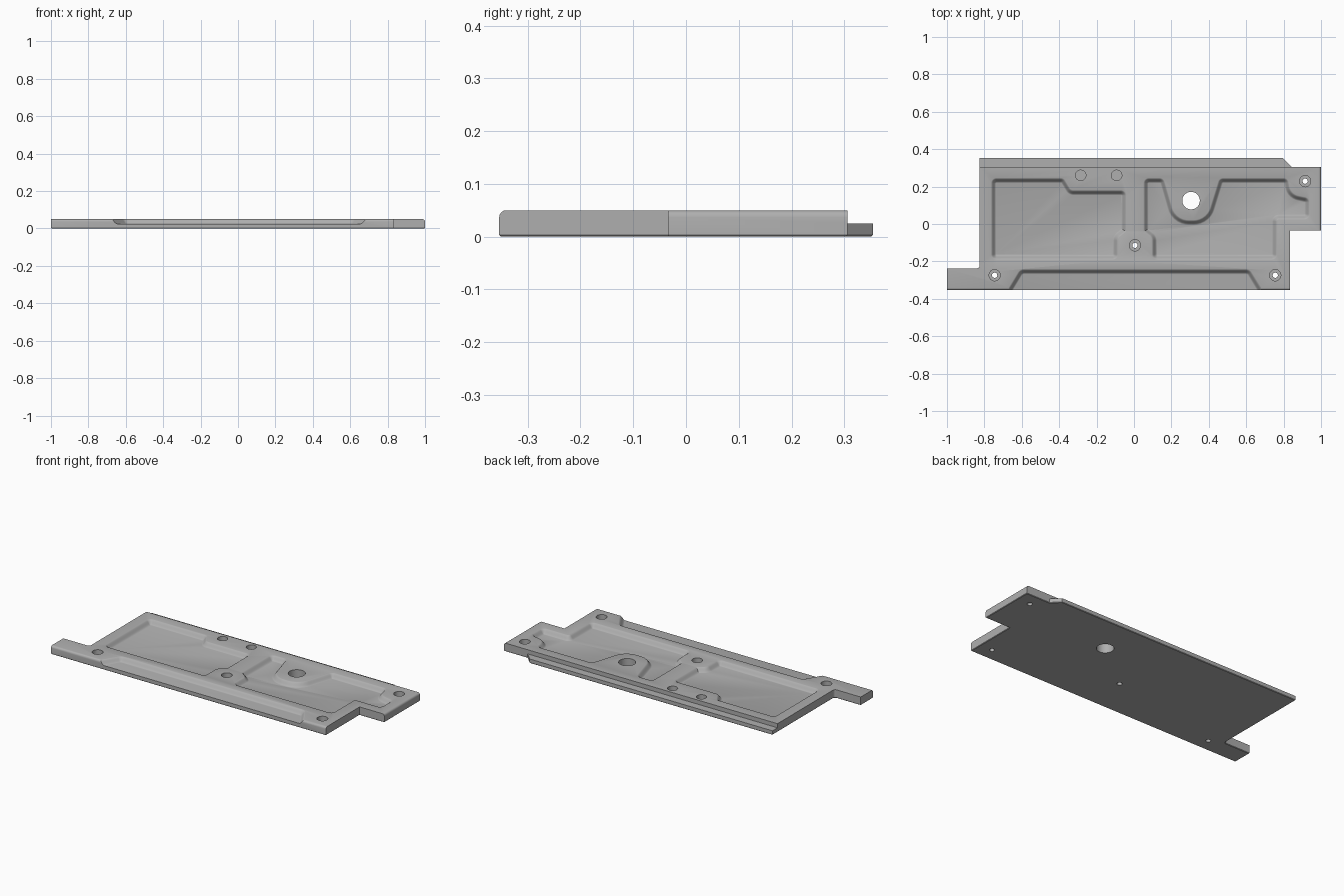
import bpy, bmesh, math
from mathutils import Vector

cube = bpy.data.objects.get("Cube")
if cube:
    bpy.data.objects.remove(cube)

TOP, FLOOR, WALL = 0.05, 0.025, 0.028

grey = bpy.data.materials.new("plate_grey")
grey.use_nodes = True
colour = (0.43, 0.43, 0.43, 1)
grey.diffuse_color = colour
grey.node_tree.nodes["Principled BSDF"].inputs["Base Color"].default_value = colour


def rounded(corners, steps=7):
    """Counter-clockwise outline from (x, y, corner radius) entries."""
    out = []
    for i, (x, y, r) in enumerate(corners):
        p = Vector((x, y))
        if r == 0:
            out.append(p)
            continue
        u = (Vector(corners[i - 1][:2]) - p).normalized()
        v = (Vector(corners[(i + 1) % len(corners)][:2]) - p).normalized()
        half = u.angle(v) / 2
        centre = p + (u + v).normalized() * r / math.sin(half)
        a = p + u * r / math.tan(half) - centre
        b = p + v * r / math.tan(half) - centre
        out += [centre + a.lerp(b, k / steps).normalized() * r for k in range(steps + 1)]
    return out


def inset(points, d):
    """Move an outline inward by d with mitred corners."""
    out = []
    for i, p in enumerate(points):
        e1 = (p - points[i - 1]).normalized()
        e2 = (points[(i + 1) % len(points)] - p).normalized()
        n1, n2 = Vector((-e1.y, e1.x)), Vector((-e2.y, e2.x))
        out.append(p + (n1 + n2) * d / (1 + n1.dot(n2)))
    return out


def loft(name, rings):
    """Closed solid through stacked (outline, z) rings."""
    bm = bmesh.new()
    loops = [[bm.verts.new((p.x, p.y, z)) for p in pts] for pts, z in rings]
    for low, high in zip(loops, loops[1:]):
        for i in range(len(low)):
            bm.faces.new((low[i - 1], low[i], high[i], high[i - 1]))
    bm.faces.new(loops[0][::-1])
    bm.faces.new(loops[-1])
    bmesh.ops.recalc_face_normals(bm, faces=bm.faces)
    mesh = bpy.data.meshes.new(name)
    bm.to_mesh(mesh)
    bm.free()
    obj = bpy.data.objects.new(name, mesh)
    bpy.context.collection.objects.link(obj)
    mesh.materials.append(grey)
    return obj


def pocket(name, corners):
    """Cutter with a softly curved sloping wall."""
    outline = rounded(corners)
    rings = []
    for k in range(9):
        t = k / 8
        rings.append((inset(outline, WALL * (1 - t)), FLOOR + (TOP - FLOOR) * t * t * (3 - 2 * t)))
    rings.append((outline, TOP + 0.02))
    return loft(name, rings)


def drill(name, x, y, r, z0, z1=TOP + 0.02, sides=40):
    ring = [Vector((x + r * math.cos(k * math.tau / sides), y + r * math.sin(k * math.tau / sides)))
            for k in range(sides)]
    return loft(name, [(ring, z0), (ring, z1)])


# Base plate with its side tabs and rear lip
outline = rounded([(-1, -0.354, 0), (0.835, -0.354, 0), (0.835, -0.034, 0), (1, -0.034, 0),
                   (1, 0.306, 0), (0.843, 0.306, 0), (0.795, 0.354, 0), (-0.825, 0.354, 0),
                   (-0.825, -0.237, 0.015), (-1, -0.237, 0)])
plate = loft("base_plate", [(outline, 0), (outline, TOP)])

# Eased bottom rim, rounded front and end edges on top
bm = bmesh.new()
bm.from_mesh(plate.data)


def edges_where(rule):
    return [e for e in bm.edges if all(rule(v.co) for v in e.verts)]


bmesh.ops.bevel(bm, geom=edges_where(lambda c: c.z < 0.001), offset=0.003,
                segments=1, affect='EDGES')
for rule in (lambda c: c.z > 0.049 and c.y < -0.353, lambda c: c.z > 0.049 and c.x > 0.999):
    bmesh.ops.bevel(bm, geom=edges_where(rule), offset=0.013, segments=4,
                    profile=0.5, affect='EDGES')
bm.to_mesh(plate.data)
bm.free()

# Rear lip step
step = [Vector(p) for p in ((-1.1, 0.306), (1.1, 0.306), (1.1, 0.5), (-1.1, 0.5))]
cutters = [loft("lip_cutter", [(step, FLOOR), (step, TOP + 0.02)])]

# Right pocket, left pocket and the open front channel
cutters.append(pocket("right_pocket_cutter", [
    (-0.765, -0.192, 0.03), (-0.085, -0.192, 0.03), (-0.085, -0.075, 0.03), (-0.04, -0.04, 0.01),
    (-0.04, 0.182, 0.03), (-0.335, 0.182, 0.02), (-0.375, 0.247, 0.03), (-0.765, 0.247, 0.03)]))
cutters.append(pocket("left_pocket_cutter", [
    (0.095, -0.192, 0.03), (0.765, -0.192, 0.03), (0.765, 0.023, 0.01), (0.94, 0.023, 0.03),
    (0.94, 0.14, 0.03), (0.84, 0.16, 0.06), (0.825, 0.247, 0.03), (0.455, 0.247, 0.03),
    (0.385, 0.022, 0.09), (0.225, 0.022, 0.09), (0.16, 0.247, 0.03), (0.05, 0.247, 0.03),
    (0.05, -0.04, 0.01), (0.095, -0.075, 0.03)]))
cutters.append(pocket("front_channel_cutter", [
    (-0.738, -0.45, 0), (0.748, -0.45, 0), (0.62, -0.24, 0.04), (-0.61, -0.24, 0.04)]))

# Counterbored screw holes
for x, y in ((-0.745, -0.274), (0.755, -0.274), (0.915, 0.229), (0.005, -0.114)):
    cutters.append(drill("counterbore_cutter", x, y, 0.03, 0.02))
    cutters.append(drill("screw_hole_cutter", x, y, 0.014, -0.02, 0.03))

# Blind peg holes and the large through hole
for x in (-0.285, -0.093):
    cutters.append(drill("peg_hole_cutter", x, 0.26, 0.028, 0.015))
cutters.append(drill("large_hole_cutter", 0.305, 0.125, 0.047, -0.02))

for cutter in cutters:
    cutter.hide_render = True
    mod = plate.modifiers.new(cutter.name, 'BOOLEAN')
    mod.operation, mod.solver, mod.object = 'DIFFERENCE', 'EXACT', cutter

# Bake the cuts and discard the cutters
bpy.context.view_layer.update()
finished = plate.evaluated_get(bpy.context.evaluated_depsgraph_get())
plate_mesh = bpy.data.meshes.new_from_object(finished)
plate.modifiers.clear()
plate.data = plate_mesh
for cutter in cutters:
    bpy.data.objects.remove(cutter)

for o in bpy.context.selected_objects:
    o.select_set(False)
plate.select_set(True)
bpy.context.view_layer.objects.active = plate
bpy.ops.object.shade_smooth_by_angle(angle=math.radians(30))
